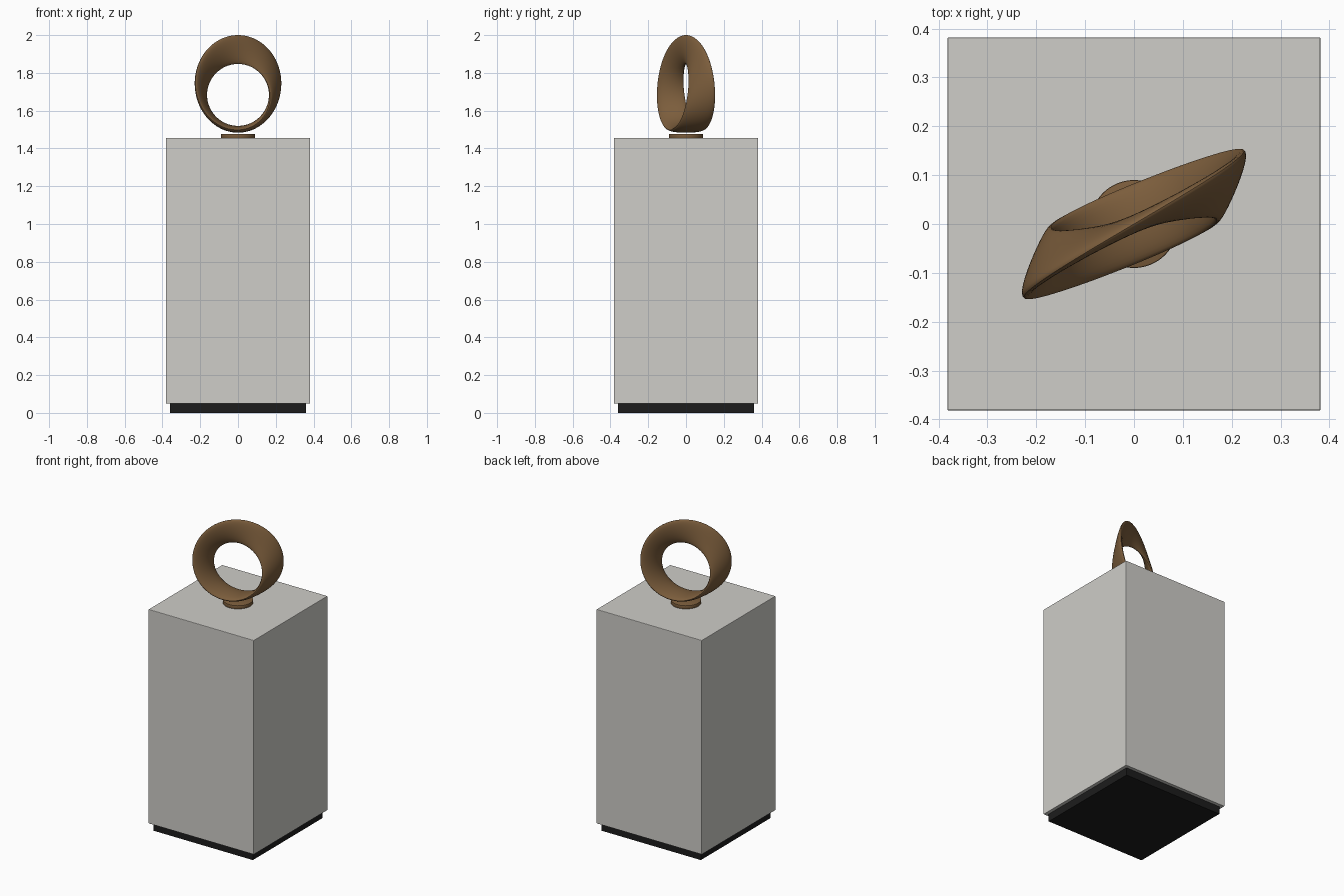
import bpy, bmesh
from math import sin, cos, pi
from mathutils import Matrix, Vector

if "Cube" in bpy.data.objects:
    bpy.data.objects.remove(bpy.data.objects["Cube"])


def material(name, rgb):
    m = bpy.data.materials.new(name)
    m.diffuse_color = (*rgb, 1)
    m.use_nodes = True
    m.node_tree.nodes["Principled BSDF"].inputs["Base Color"].default_value = m.diffuse_color
    return m


bronze = material("bronze", (0.20, 0.11, 0.045))
black = material("black", (0.012, 0.012, 0.012))
stone = material("pale_stone", (0.62, 0.61, 0.58))


def finish(bm, name, mat, smooth=False):
    bmesh.ops.recalc_face_normals(bm, faces=bm.faces)
    me = bpy.data.meshes.new(name)
    bm.to_mesh(me)
    bm.free()
    me.materials.append(mat)
    ob = bpy.data.objects.new(name, me)
    bpy.context.collection.objects.link(ob)
    if smooth:
        bpy.ops.object.select_all(action='DESELECT')
        bpy.context.view_layer.objects.active = ob
        ob.select_set(True)
        bpy.ops.object.shade_smooth_by_angle(angle=pi / 5)
    return ob


def box(name, half, z0, z1, mat, bevel=0):
    bm = bmesh.new()
    bmesh.ops.create_cube(bm, size=1, matrix=Matrix.Translation((0, 0, (z0 + z1) / 2))
                          @ Matrix.Diagonal((2 * half, 2 * half, z1 - z0, 1)))
    if bevel:
        bmesh.ops.bevel(bm, geom=bm.edges[:], offset=bevel, segments=2,
                        profile=0.5, affect='EDGES')
    return finish(bm, name, mat)


# plinth with recessed black base
box("plinth_base", 0.36, 0, 0.052, black)
box("plinth", 0.382, 0.05, 1.455, stone, 0.003)

# round mounting disc
bm = bmesh.new()
bmesh.ops.create_cone(bm, cap_ends=True, segments=64, radius1=0.09, radius2=0.09,
                      depth=0.023, matrix=Matrix.Translation((0, 0, 1.4655)))
rims = [e for e in bm.edges if abs(e.verts[0].co.z - e.verts[1].co.z) < 1e-5]
bmesh.ops.bevel(bm, geom=rims, offset=0.003, segments=2, profile=0.5, affect='EDGES')
finish(bm, "mounting_disc", bronze, True)

# half-twist ring: an elliptical section turning 180 degrees per lap
R, A, B, CZ = 0.211, 0.0765, 0.018, 1.7125
N, M = 160, 32
bm = bmesh.new()
axis = Vector((0, 1, 0))
rings = []
for i in range(N):
    t = 2 * pi * i / N
    radial = Vector((sin(t), 0, -cos(t)))
    wide = axis * cos(t / 2) + radial * sin(t / 2)
    thin = radial * cos(t / 2) - axis * sin(t / 2)
    rings.append([bm.verts.new(radial * R + wide * A * cos(2 * pi * j / M)
                               + thin * B * sin(2 * pi * j / M)) for j in range(M)])
for i in range(N):
    shift = M // 2 if i == N - 1 else 0   # half twist at the seam
    a, b = rings[i], rings[(i + 1) % N]
    for j in range(M):
        k = j + 1
        bm.faces.new((a[j], a[k % M], b[(k + shift) % M], b[(j + shift) % M]))
bm.transform(Matrix.Translation((0, 0, CZ)) @ Matrix.Rotation(0.4, 4, 'Z'))
finish(bm, "twisted_ring", bronze, True)
